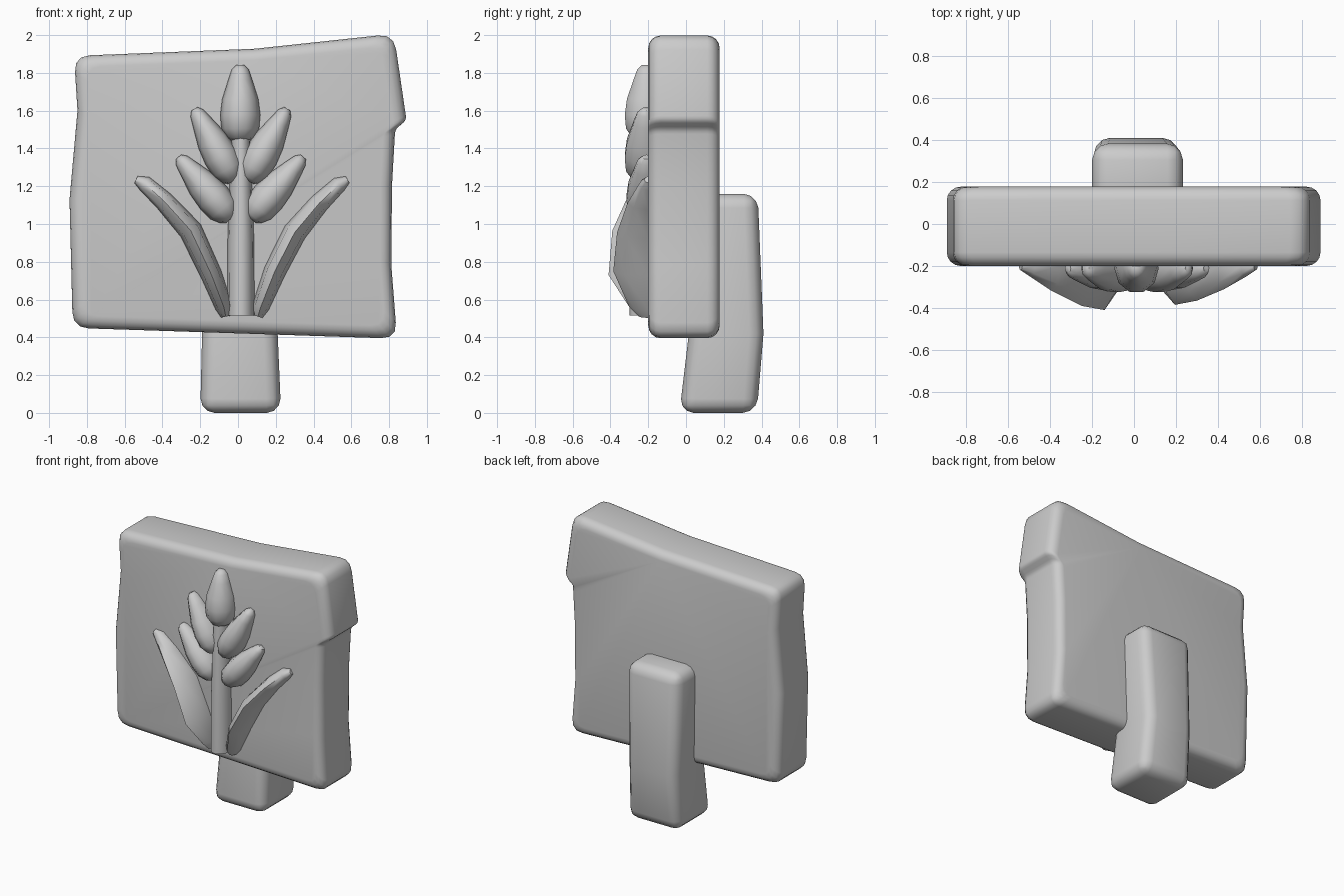
import bpy, math
from mathutils import Vector

if "Cube" in bpy.data.objects:
    bpy.data.objects.remove(bpy.data.objects["Cube"])

stone = bpy.data.materials.new("plain grey")
stone.use_nodes = True
GREY = (0.6, 0.6, 0.6, 1)
stone.diffuse_color = GREY
stone.node_tree.nodes["Principled BSDF"].inputs["Base Color"].default_value = GREY


def skin(name, rings, angle=40, bevel=0):
    """Join equal-length rings of points into a closed, smooth-shaded solid."""
    n = len(rings[0])
    faces = [tuple(range(n))[::-1], tuple(range((len(rings) - 1) * n, len(rings) * n))]
    for r in range(len(rings) - 1):
        for i in range(n):
            j = (i + 1) % n
            faces.append((r * n + i, r * n + j, r * n + n + j, r * n + n + i))
    mesh = bpy.data.meshes.new(name)
    mesh.from_pydata([p for ring in rings for p in ring], [], faces)
    obj = bpy.data.objects.new(name, mesh)
    bpy.context.collection.objects.link(obj)
    mesh.materials.append(stone)
    bpy.ops.object.select_all(action='DESELECT')
    obj.select_set(True)
    bpy.context.view_layer.objects.active = obj
    bpy.ops.object.mode_set(mode='EDIT')
    bpy.ops.mesh.select_all(action='SELECT')
    bpy.ops.mesh.normals_make_consistent(inside=False)
    bpy.ops.object.mode_set(mode='OBJECT')
    if bevel:
        mod = obj.modifiers.new("soft edges", 'BEVEL')
        mod.width, mod.segments = bevel, 3
        mod.limit_method, mod.angle_limit = 'ANGLE', math.radians(40)
        bpy.ops.object.modifier_apply(modifier=mod.name)
    bpy.ops.object.shade_smooth_by_angle(angle=math.radians(angle))
    return obj


def sprig(name, stations, y, sides=10):
    """Loft oval rings; each station is x, z, half width, half depth."""
    rings = []
    for k, (x, z, w, d) in enumerate(stations):
        a, b = stations[max(k - 1, 0)], stations[min(k + 1, len(stations) - 1)]
        along = Vector((b[0] - a[0], b[1] - a[1])).normalized()
        ring = []
        for i in range(sides):
            t = math.tau * i / sides
            s = w * math.cos(t)
            ring.append((x + along.y * s, y - d * math.sin(t), z - along.x * s))
        rings.append(ring)
    return skin(name, rings, 50)


def rounded(points, radius):
    """Round the corners of an outline; short edges get smaller rounds."""
    out = []
    pts = [Vector(p) for p in points]
    for i, p in enumerate(pts):
        a, b = pts[i - 1] - p, pts[(i + 1) % len(pts)] - p
        if a.angle(b) > 2.4:
            out.append(p)
            continue
        r = min(radius, a.length * 0.3, b.length * 0.3)
        p0, p1 = p + a.normalized() * r, p + b.normalized() * r
        for t in (0, 0.33, 0.67, 1):
            out.append(p0 * (1 - t) ** 2 + p * 2 * t * (1 - t) + p1 * t * t)
    return out


# Uneven board with a notch on its left edge
outline = rounded([(-0.875, 0.45), (-0.892, 1.13), (-0.85, 1.6), (-0.868, 1.89),
                   (0.09, 1.928), (0.825, 2.007), (0.892, 1.55), (0.832, 1.5),
                   (0.815, 1.2), (0.812, 0.78), (0.842, 0.393)], 0.085)
R, FRONT, BACK = 0.065, -0.2, 0.178
steps = [math.pi / 2 * k / 4 for k in range(5)]
levels = [(FRONT + R * (1 - math.sin(a)), R * (1 - math.cos(a))) for a in reversed(steps)]
levels += [(BACK - R * (1 - math.sin(a)), R * (1 - math.cos(a))) for a in steps]
skin("board", [[(p.x * (1 - d / 0.86), y, 1.2 + (p.y - 1.2) * (1 - d / 0.78))
                for p in outline] for y, d in levels])

# Slightly bent support post behind the board
post = []
for z, x0, x1, y0, y1 in [(0, -0.2, 0.228, -0.035, 0.375), (0.42, -0.19, 0.21, 0.015, 0.41),
                          (1.16, -0.2, 0.235, 0.02, 0.38)]:
    post.append([(x0, y0, z), (x1, y0, z), (x1, y1, z), (x0, y1, z)])
skin("support_post", post, bevel=0.075)

# Stem
MID = 0.015
sprig("flower_stem", [(MID, 0.515, 0.072, 0.1), (MID, 0.9, 0.07, 0.1),
                      (MID, 1.2, 0.06, 0.09), (MID, 1.48, 0.05, 0.08)], -0.2, 12)

# Buds share one tapering shape
BUD = [(0, 0.4), (0.04, 0.65), (0.16, 0.94), (0.34, 1), (0.55, 0.9),
       (0.8, 0.6), (0.94, 0.42), (1, 0.2)]


def bud(name, x0, z0, x1, z1, width, depth):
    sprig(name, [(x0 + (x1 - x0) * t, z0 + (z1 - z0) * t, width * w, depth * w)
                 for t, w in BUD], -0.21)


bud("top_bud", 0.012, 1.44, 0.012, 1.843, 0.106, 0.12)
for side, s in (("right", -1), ("left", 1)):
    bud("upper_bud_" + side, MID + s * 0.035, 1.23, MID + s * 0.245, 1.61, 0.092, 0.12)
    bud("lower_bud_" + side, MID + s * 0.05, 1.03, MID + s * 0.33, 1.355, 0.092, 0.11)

# Long leaves, deepest near the lower middle
sprig("leaf_right", [(-0.065, 0.51, 0.025, 0.05), (-0.075, 0.56, 0.045, 0.1),
                     (-0.14, 0.73, 0.056, 0.21), (-0.25, 0.965, 0.062, 0.19),
                     (-0.39, 1.12, 0.052, 0.12), (-0.495, 1.215, 0.042, 0.05),
                     (-0.54, 1.235, 0.02, 0.02)], -0.2, 8)
sprig("leaf_left", [(0.105, 0.51, 0.025, 0.05), (0.12, 0.56, 0.045, 0.1),
                    (0.195, 0.75, 0.058, 0.185), (0.3, 0.955, 0.062, 0.165),
                    (0.43, 1.11, 0.052, 0.11), (0.535, 1.21, 0.042, 0.05),
                    (0.58, 1.235, 0.02, 0.02)], -0.2, 8)
